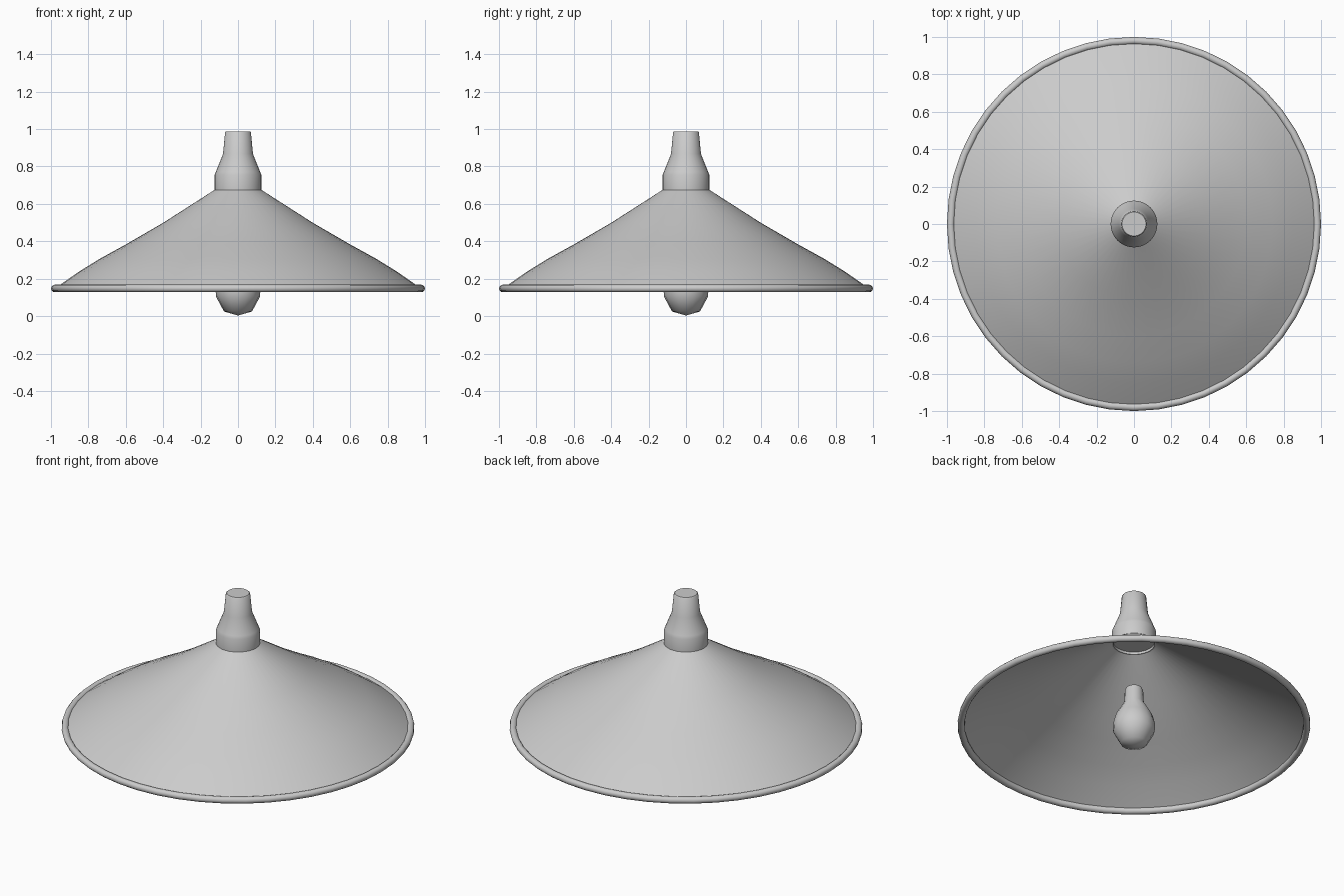
import bpy, bmesh, math

if "Cube" in bpy.data.objects:
    bpy.data.objects.remove(bpy.data.objects["Cube"])


def lathe(name, profile, segments, angle=40, closed=False):
    """Spin an (radius, height) profile around the z axis."""
    bm = bmesh.new()
    verts = [bm.verts.new((r, 0, z)) for r, z in profile]
    pairs = list(zip(verts, verts[1:]))
    if closed:
        pairs.append((verts[-1], verts[0]))
    edges = [bm.edges.new(p) for p in pairs]
    bmesh.ops.spin(bm, geom=verts + edges, cent=(0, 0, 0), axis=(0, 0, 1),
                   angle=math.tau, steps=segments, use_duplicate=False)
    bmesh.ops.remove_doubles(bm, verts=bm.verts, dist=1e-4)
    bmesh.ops.recalc_face_normals(bm, faces=bm.faces)
    mesh = bpy.data.meshes.new(name)
    bm.to_mesh(mesh)
    bm.free()
    obj = bpy.data.objects.new(name, mesh)
    bpy.context.collection.objects.link(obj)
    bpy.ops.object.select_all(action='DESELECT')
    obj.select_set(True)
    bpy.context.view_layer.objects.active = obj
    bpy.ops.object.shade_smooth_by_angle(angle=math.radians(angle))
    return obj


# Thin conical shade, open at the bottom
shade = lathe("shade", [(0.122, 0.677), (0.40, 0.499), (0.60, 0.383),
                        (0.74, 0.306), (0.85, 0.238), (0.965, 0.158)], 48)
# The sheet's outside faces up
if shade.data.polygons[0].normal.z < 0:
    shade.data.flip_normals()

# Rolled rim around the shade's lower edge
rim_section = [(0.98 + 0.02 * math.cos(math.tau * i / 12),
                0.148 + 0.02 * math.sin(math.tau * i / 12)) for i in range(12)]
lathe("rim", rim_section, 48, closed=True)

# Socket cap on top
lathe("socket_cap", [(0, 0.988), (0.064, 0.988), (0.069, 0.983), (0.080, 0.868),
                     (0.118, 0.772), (0.125, 0.755), (0.125, 0.675),
                     (0.117, 0.675), (0.117, 0.69), (0, 0.69)], 32)

# Hanging light bulb
lathe("bulb", [(0, 0.385), (0.044, 0.385), (0.052, 0.37), (0.056, 0.29),
               (0.105, 0.205), (0.120, 0.15), (0.118, 0.105),
               (0.075, 0.025), (0, 0.003)], 16, angle=60)
